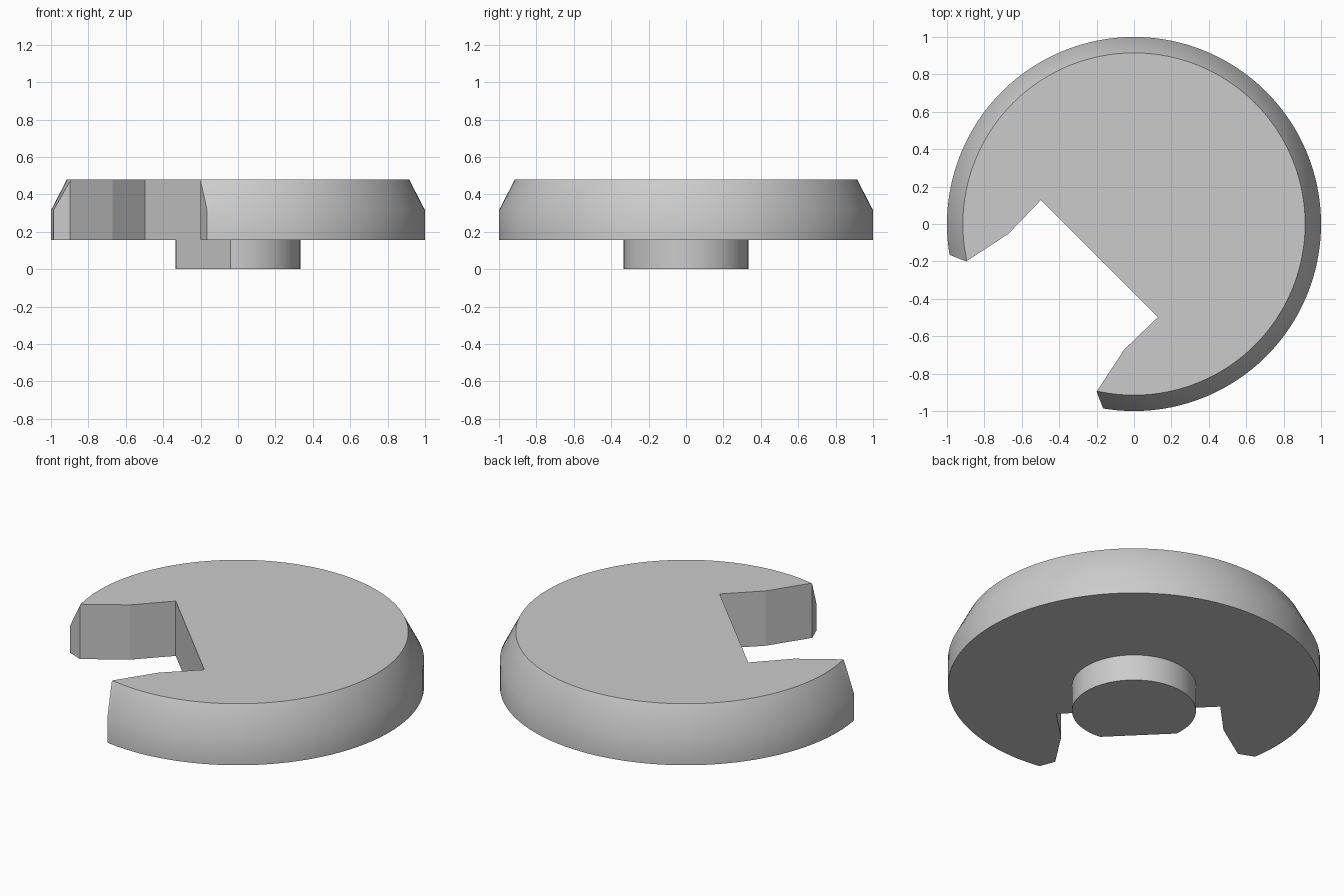
import bpy, bmesh, math

if "Cube" in bpy.data.objects:
    bpy.data.objects.remove(bpy.data.objects["Cube"], do_unlink=True)

grey = bpy.data.materials.new("plain grey")
grey.use_nodes = True
colour = (0.6, 0.6, 0.6, 1)
grey.diffuse_color = colour
grey.node_tree.nodes["Principled BSDF"].inputs["Base Color"].default_value = colour


def make_object(name, bm):
    bmesh.ops.recalc_face_normals(bm, faces=bm.faces)
    mesh = bpy.data.meshes.new(name)
    bm.to_mesh(mesh)
    bm.free()
    mesh.materials.append(grey)
    obj = bpy.data.objects.new(name, mesh)
    bpy.context.collection.objects.link(obj)
    return obj


# Round cap with bevelled rim and a short hub underneath, turned from a profile
HUB, RIM, TOP = 0.333, 1.0, 0.915
profile = [(HUB, 0), (HUB, 0.155), (RIM, 0.155), (RIM, 0.315), (TOP, 0.48)]
steps = 128
bm = bmesh.new()
rings = []
for radius, z in profile:
    angles = [math.tau * i / steps for i in range(steps)]
    rings.append([bm.verts.new((radius * math.cos(a), radius * math.sin(a), z))
                  for a in angles])
for low, high in zip(rings, rings[1:]):
    for i in range(steps):
        j = (i + 1) % steps
        bm.faces.new((low[i], low[j], high[j], high[i]))
bm.faces.new(rings[0][::-1])
bm.faces.new(rings[-1])
cap = make_object("slotted_cap", bm)

# Smooth round sides with sharp rims
bpy.ops.object.select_all(action='DESELECT')
cap.select_set(True)
bpy.context.view_layer.objects.active = cap
bpy.ops.object.shade_smooth_by_angle(angle=math.radians(35))

# Slot cutter: half an outline, mirrored across the diagonal
half = [(0.128, -0.498), (-0.053, -0.672), (-0.2, -0.897), (-0.165, -0.986),
        (-0.12, -1.1), (-1.1, -1.1)]
outline = half + [(y, x) for x, y in half[-2::-1]]
bm = bmesh.new()
base = bm.faces.new([bm.verts.new((x, y, -0.2)) for x, y in outline])
extruded = bmesh.ops.extrude_face_region(bm, geom=[base])["geom"]
bmesh.ops.translate(bm, vec=(0, 0, 1),
                    verts=[v for v in extruded if isinstance(v, bmesh.types.BMVert)])
cutter = make_object("slot_cutter", bm)
cutter.hide_render = True
cutter.hide_viewport = True
cutter.display_type = 'WIRE'

cut = cap.modifiers.new("slot", 'BOOLEAN')
cut.operation = 'DIFFERENCE'
cut.solver = 'EXACT'
cut.object = cutter
